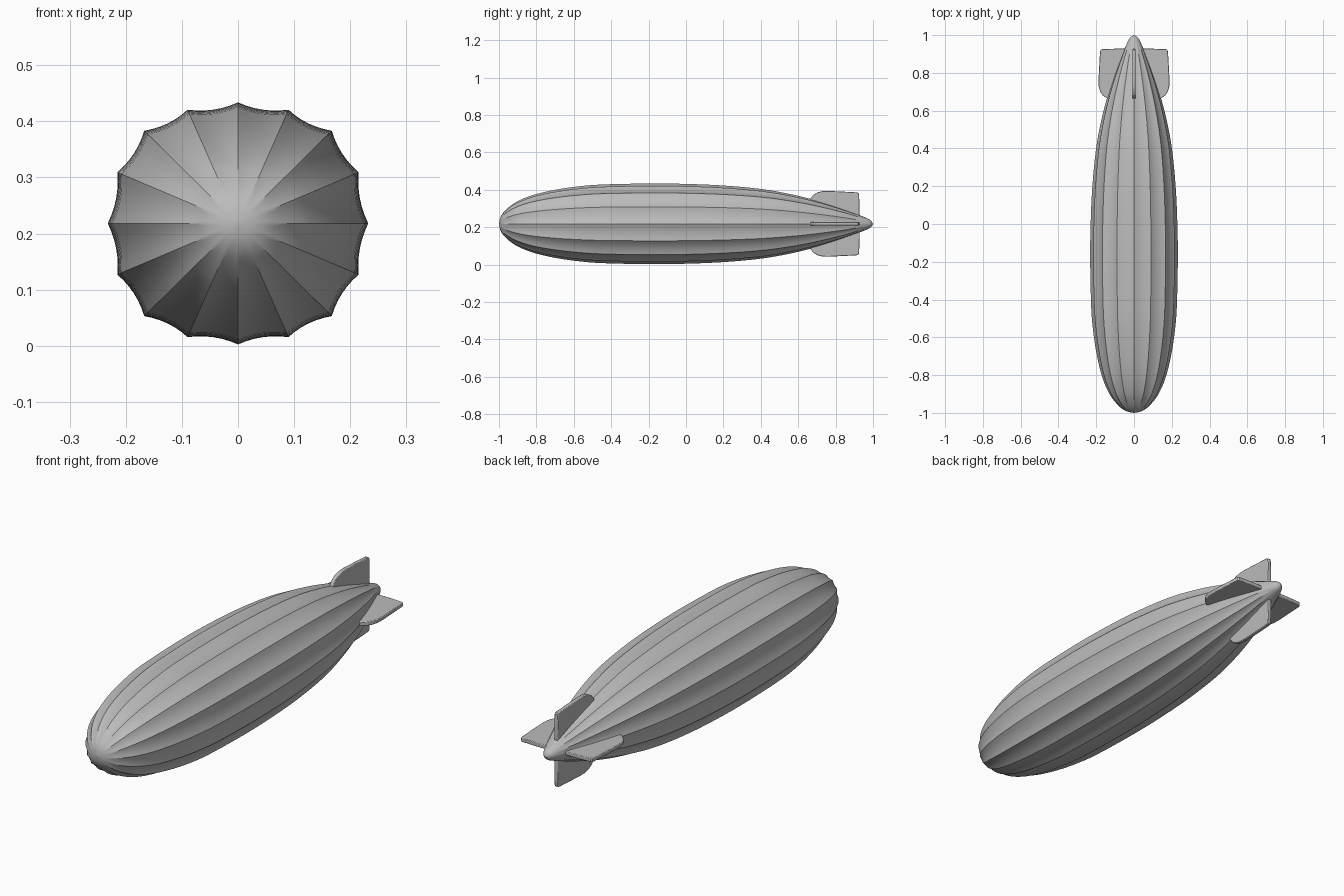
import bpy, bmesh, math
from mathutils import Vector

if "Cube" in bpy.data.objects:
    bpy.data.objects.remove(bpy.data.objects["Cube"])

CZ = 0.218          # height of the long axis
grey = bpy.data.materials.new("hull grey")
grey.diffuse_color = (0.5, 0.5, 0.5, 1)
grey.use_nodes = True
grey.node_tree.nodes["Principled BSDF"].inputs["Base Color"].default_value = grey.diffuse_color


def finish(bm, name, angle):
    bmesh.ops.recalc_face_normals(bm, faces=bm.faces[:])
    me = bpy.data.meshes.new(name)
    bm.to_mesh(me)
    bm.free()
    ob = bpy.data.objects.new(name, me)
    bpy.context.collection.objects.link(ob)
    me.materials.append(grey)
    bpy.ops.object.select_all(action='DESELECT')
    ob.select_set(True)
    bpy.context.view_layer.objects.active = ob
    bpy.ops.object.shade_smooth_by_angle(angle=math.radians(angle))
    return ob


def smooth_path(pts, steps):
    """Catmull-Rom curve through 2D points."""
    p = [Vector(q) for q in pts]
    p = [2 * p[0] - p[1]] + p + [2 * p[-1] - p[-2]]
    out = []
    for i in range(1, len(p) - 2):
        a, b, c, d = p[i - 1:i + 3]
        for s in range(steps):
            t = s / steps
            out.append(0.5 * (2 * b + (c - a) * t + (2 * a - 5 * b + 4 * c - d) * t * t
                              + (3 * b - a - 3 * c + d) * t ** 3))
    return out + [p[-2]]


# Cross-section: sixteen ridges with shallow hollows between them
quarter = [(0, 0.2155), (0.09, 0.2025), (0.167, 0.165), (0.215, 0.091)]
half = quarter + [(0.232, 0)] + [(x, -z) for x, z in reversed(quarter)]
ridges = [Vector(p) for p in half + [(-x, z) for x, z in reversed(half[1:-1])]]
SEG = 6
section = []        # (point on the straight chord, hollow offset)
for i, a in enumerate(ridges):
    b = ridges[(i + 1) % len(ridges)]
    inward = -((a + b) / 2).normalized()
    for s in range(SEG):
        t = s / SEG
        section.append((a.lerp(b, t), inward * 0.0065 * 4 * t * (1 - t)))

# Hull: (position along the length, relative radius)
profile = [(-1, 0), (-0.993, 0.15), (-0.975, 0.29), (-0.94, 0.44), (-0.9, 0.56),
           (-0.84, 0.68), (-0.77, 0.775), (-0.68, 0.86), (-0.58, 0.925),
           (-0.45, 0.975), (-0.2, 1), (0, 0.99), (0.2, 0.95), (0.4, 0.865),
           (0.55, 0.745), (0.68, 0.6), (0.8, 0.43), (0.9, 0.265), (0.96, 0.155),
           (0.988, 0.085), (1, 0)]
bm = bmesh.new()
path = smooth_path(profile, 4)
rings = []
for y, r in path[1:-1]:
    # Bulge the chords out to a round section close to both tips
    fade = min(1, max(0, (r - 0.1) / 0.2))
    ring = []
    for chord, hollow in section:
        ang = math.atan2(chord.x / 0.232, chord.y / 0.2155)
        disc = Vector((0.232 * math.sin(ang), 0.2155 * math.cos(ang)))
        q = disc.lerp(chord + hollow, fade) * r
        ring.append(bm.verts.new((q.x, y, CZ + q.y)))
    rings.append(ring)
n = len(section)
for r0, r1 in zip(rings, rings[1:]):
    for i in range(n):
        bm.faces.new((r0[i], r0[(i + 1) % n], r1[(i + 1) % n], r1[i]))
for ring, y in ((rings[0], -1), (rings[-1], 1)):
    tip = bm.verts.new((0, y, CZ))
    for i in range(n):
        bm.faces.new((ring[i], ring[(i + 1) % n], tip))
finish(bm, "hull", 28)

# Four tail fins: (position along the length, distance from the axis)
outline = [(0.66, 0.02), (0.66, 0.125), (0.667, 0.147), (0.682, 0.166), (0.703, 0.18),
           (0.73, 0.187), (0.765, 0.188), (0.91, 0.18), (0.92, 0.178), (0.925, 0.172),
           (0.928, 0.1), (0.928, 0.02)]
T = 0.009           # half thickness
for k, name in enumerate(("top_fin", "right_fin", "bottom_fin", "left_fin")):
    ang = k * math.pi / 2
    out = Vector((math.sin(ang), 0, math.cos(ang)))
    side = Vector((math.cos(ang), 0, -math.sin(ang)))
    scale = 0.935 if k % 2 == 0 else 1
    bm = bmesh.new()
    layers = []
    for s in (-1, 1):
        layers.append([bm.verts.new(out * (d * scale) + side * (s * T) + Vector((0, y, CZ)))
                       for y, d in outline])
    bm.faces.new(layers[0])
    bm.faces.new(layers[1])
    m = len(outline)
    for i in range(m):
        j = (i + 1) % m
        bm.faces.new((layers[0][i], layers[0][j], layers[1][j], layers[1][i]))
    fin = finish(bm, name, 35)
    bev = fin.modifiers.new("soft rim", 'BEVEL')
    bev.width = 0.003
    bev.segments = 2
    bev.limit_method = 'ANGLE'
    bev.angle_limit = math.radians(50)
